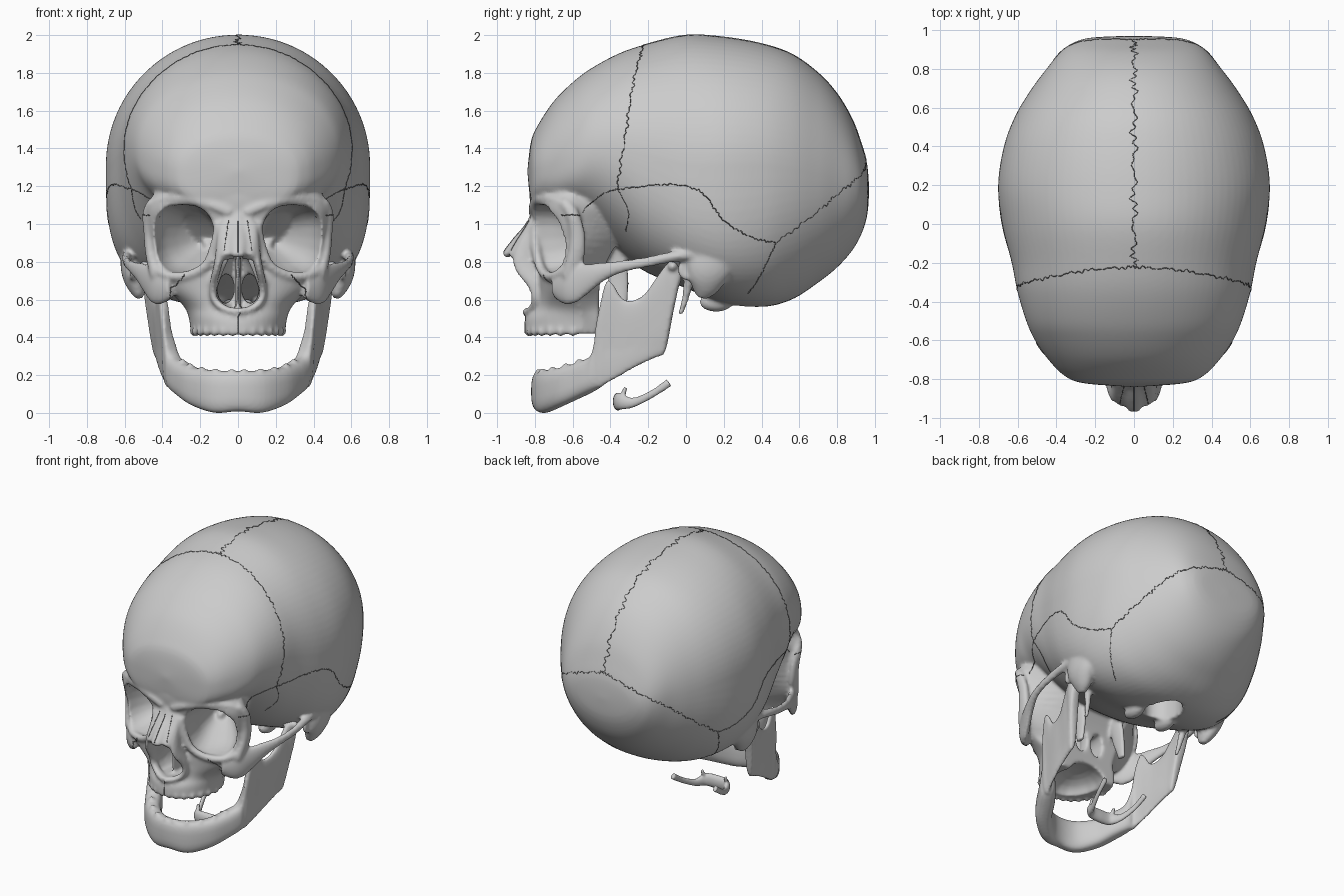
import bpy, bmesh, math
from mathutils import Vector, Matrix
from mathutils.bvhtree import BVHTree


def spline(rows, k):
    """Catmull-Rom through tuples of any length."""
    out, last = [], len(rows) - 1
    for i in range(last):
        quad = list(zip(rows[max(i - 1, 0)], rows[i], rows[i + 1], rows[min(i + 2, last)]))
        for j in range(k):
            t = j / k
            out.append(tuple(0.5 * (2 * b + (c - a) * t + (2 * a - 5 * b + 4 * c - d) * t * t
                                    + (3 * b - a - 3 * c + d) * t ** 3) for a, b, c, d in quad))
    out.append(tuple(rows[-1]))
    return out


def oval(a, ra, rb, n=2.0):
    c, s = math.cos(a), math.sin(a)
    return (ra * math.copysign(abs(c) ** (2 / n), c), rb * math.copysign(abs(s) ** (2 / n), s))


def loft(bm, rings, cap=True):
    vs = [[bm.verts.new(p) for p in r] for r in rings]
    n = len(vs[0])
    faces = [bm.faces.new((a[i], a[(i + 1) % n], b[(i + 1) % n], b[i]))
             for a, b in zip(vs, vs[1:]) for i in range(n)]
    if cap:
        faces += [bm.faces.new(vs[0][::-1]), bm.faces.new(vs[-1])]
    bmesh.ops.recalc_face_normals(bm, faces=faces)


def tube(bm, rows, up=(0, 0, 1), n=2.0, mirror=True, upright=False, k=5, sides=20):
    """Rows of x, y, z, half width, half height, swept along a smooth path."""
    up = Vector(up)
    for sx in ((1, -1) if mirror else (1,)):
        path = spline([(r[0] * sx,) + tuple(r[1:]) for r in rows], k)
        rings = []
        for i, p in enumerate(path):
            t = Vector(path[min(i + 1, len(path) - 1)][:3]) - Vector(path[max(i - 1, 0)][:3])
            side = t.cross(up).normalized()
            top = up if upright else side.cross(t).normalized()
            ring = []
            for j in range(sides):
                u, v = oval(2 * math.pi * j / sides, max(p[3], .004), max(p[4], .004), n)
                ring.append(Vector(p[:3]) + side * u + top * v)
            rings.append(ring)
        loft(bm, rings)


def ball(bm, loc, scale, mirror=True):
    for sx in ((1, -1) if mirror else (1,)):
        m = Matrix.Translation((loc[0] * sx, loc[1], loc[2])) @ Matrix.Diagonal((*scale, 1))
        bmesh.ops.create_uvsphere(bm, u_segments=16, v_segments=10, radius=1, matrix=m)


def to_object(name, bm):
    me = bpy.data.meshes.new(name)
    bm.to_mesh(me)
    bm.free()
    ob = bpy.data.objects.new(name, me)
    bpy.context.collection.objects.link(ob)
    return ob


def bake(ob):
    bpy.context.view_layer.update()
    me = bpy.data.meshes.new_from_object(ob.evaluated_get(bpy.context.evaluated_depsgraph_get()))
    bpy.data.objects.remove(ob)
    return me


def cut(bm, cutter_bm):
    base, cutter = to_object("base", bm), to_object("cutter", cutter_bm)
    cutter.hide_render = True
    mod = base.modifiers.new("cut", 'BOOLEAN')
    mod.operation, mod.solver, mod.object, mod.use_self = 'DIFFERENCE', 'EXACT', cutter, True
    me = bake(base)
    bpy.data.objects.remove(cutter)
    return me


def fuse(name, bm, voxel, smooth):
    """Melt overlapping solids into one organic surface."""
    ob = to_object("solid", bm)
    mod = ob.modifiers.new("remesh", 'REMESH')
    mod.mode, mod.voxel_size = 'VOXEL', voxel
    mod = ob.modifiers.new("smooth", 'SMOOTH')
    mod.factor, mod.iterations = 0.5, smooth
    me = bake(ob)
    me.polygons.foreach_set("use_smooth", [True] * len(me.polygons))
    me.name = name
    ob = bpy.data.objects.new(name, me)
    bpy.context.collection.objects.link(ob)
    return ob


# Braincase: y, top z, bottom z, half width, z of widest point, lower squareness
case = [(-.84, 1.28, 1.28, 0, 1.28, 3), (-.82, 1.44, 1.11, .26, 1.28, 3), (-.78, 1.53, 1.10, .36, 1.29, 3),
        (-.70, 1.65, 1.09, .44, 1.31, 3), (-.60, 1.75, 1.06, .51, 1.34, 2.5), (-.50, 1.825, .98, .555, 1.38, 2.1),
        (-.35, 1.905, .84, .60, 1.38, 2.2), (-.2, 1.955, .74, .63, 1.35, 2.6), (0, 2.0, .66, .68, 1.3, 3.1),
        (.2, 1.99, .58, .70, 1.3, 3.1), (.4, 1.955, .56, .67, 1.3, 2.8), (.56, 1.90, .60, .61, 1.28, 2.4),
        (.7, 1.80, .69, .525, 1.25, 2.2), (.8, 1.69, .77, .45, 1.24, 2.1), (.88, 1.555, .86, .385, 1.22, 2),
        (.93, 1.42, .95, .32, 1.2, 2), (.96, 1.31, 1.05, .22, 1.19, 2), (.97, 1.18, 1.18, 0, 1.18, 2)]
bm = bmesh.new()
rings = []
for y, zt, zb, w, mid, n in spline(case, 6):
    ring = []
    for j in range(88):
        a = 2 * math.pi * (j + .5) / 88
        u, v = oval(a, w, zt - mid if a < math.pi else mid - zb, 2.05 if a < math.pi else n)
        ring.append((u, y, mid + v))
    rings.append(ring)
loft(bm, rings, cap=False)
bmesh.ops.remove_doubles(bm, verts=bm.verts, dist=.0005)
bmesh.ops.recalc_face_normals(bm, faces=bm.faces)
hole = bmesh.new()
tube(hole, [(0, .3, .4, .11, .15), (0, .3, .6, .11, .15), (0, .3, .85, .11, .15)], up=(0, -1, 0), mirror=False)
braincase = cut(bm, hole)

# Midface block: z, half width, front y, side y, back y, back half width
block = [(.42, .25, -.855, -.55, -.47, .22), (.50, .26, -.85, -.55, -.46, .22), (.56, .285, -.81, -.56, -.46, .2),
         (.64, .36, -.79, -.60, -.46, .22), (.72, .44, -.79, -.58, -.45, .24), (.80, .46, -.79, -.56, -.42, .25),
         (.92, .47, -.80, -.57, -.36, .28), (1.02, .48, -.81, -.60, -.35, .33), (1.10, .48, -.825, -.61, -.35, .36),
         (1.18, .43, -.825, -.60, -.38, .36), (1.28, .34, -.79, -.58, -.40, .30)]
bm = bmesh.new()
rings = []
for z, w, yf, ys, yb, wb in spline(block, 3):
    ring = []
    for j in range(25):
        u, v = oval(math.pi * j / 24, w, ys - yf)
        ring.append((u, ys - abs(v), z))
    ring += [(-wb, yb, z), (0, yb, z), (wb, yb, z)]
    rings.append(ring)
loft(bm, rings)
# Hollows: orbits, nasal opening, rear nasal passages, palate
hole = bmesh.new()
tube(hole, [(.31, -.95, .92, .175, .18), (.285, -.70, .92, .165, .18), (.23, -.55, .93, .125, .13),
            (.16, -.40, .94, .05, .05)], n=2.6)
tube(hole, [(0, -.77, .55, .09, .23), (0, -.77, .62, .12, .25), (0, -.77, .72, .09, .25),
            (0, -.79, .80, .055, .2), (0, -.80, .86, .03, .15)], up=(0, -1, 0), mirror=False)
tube(hole, [(.065, -.72, .65, .045, .075), (.065, -.5, .66, .045, .08), (.065, -.3, .68, .045, .08)])
ball(hole, (0, -.57, .41), (.165, .225, .1), mirror=False)
midface = cut(bm, hole)

skull = bmesh.new()
skull.from_mesh(braincase)
skull.from_mesh(midface)
FRONT = (0, -1, 0)
# Cheekbone and zygomatic arch
tube(skull, [(.35, -.69, .67, .035, .06), (.42, -.63, .67, .035, .10), (.47, -.55, .705, .03, .085),
             (.52, -.45, .745, .026, .052), (.565, -.34, .775, .02, .033), (.59, -.2, .80, .02, .028),
             (.585, -.05, .83, .028, .028), (.575, .1, .84, .035, .02)])
# Orbit rims: lateral, upper, lower
tube(skull, [(.43, -.62, .72, .035, .045), (.465, -.58, .84, .025, .045), (.475, -.575, .95, .025, .04),
             (.475, -.605, 1.06, .03, .035), (.45, -.65, 1.12, .025, .03)], up=FRONT)
tube(skull, [(.475, -.60, 1.07, .022, .028), (.42, -.68, 1.12, .024, .026), (.28, -.77, 1.135, .028, .026),
             (.14, -.80, 1.10, .03, .03), (.04, -.805, 1.06, .03, .03)])
tube(skull, [(.44, -.62, .76, .025, .03), (.36, -.69, .725, .025, .03), (.26, -.74, .73, .025, .025),
             (.17, -.775, .78, .025, .025), (.125, -.795, .88, .025, .025), (.10, -.80, 1.0, .025, .025)], up=(0, 1, 0))
# Nasal bones, flanks, side walls of the nose with spine, septum
tube(skull, [(0, -.785, 1.06, .05, .035), (0, -.82, .98, .05, .035), (0, -.89, .905, .05, .03),
             (0, -.96, .83, .035, .02)], up=FRONT, mirror=False)
tube(skull, [(.04, -.785, 1.04, .045, .03), (.05, -.825, .96, .048, .035), (.06, -.865, .89, .05, .04),
             (.05, -.92, .825, .04, .03)], up=FRONT)
tube(skull, [(.075, -.80, 1.0, .03, .03), (.085, -.85, .89, .03, .045), (.105, -.855, .79, .022, .06),
             (.13, -.80, .68, .02, .04), (.125, -.79, .60, .02, .03), (.07, -.81, .55, .02, .03),
             (0, -.84, .535, .02, .03)], up=FRONT)
tube(skull, [(0, -.63, .53, .014, .13), (0, -.63, .7, .014, .13), (0, -.66, .88, .014, .12)], up=FRONT, mirror=False)
# Upper tooth sockets
for i in range(7):
    a = math.radians(8 + 13 * i)
    ball(skull, (.225 * math.cos(a) + .012, -.55 - .285 * math.sin(a) ** .9, .432), (.022, .022, .028))
# Pterygoid plates, mastoids, styloids, occipital condyles, ear rings
tube(skull, [(.16, -.40, .92, .03, .06), (.165, -.36, .72, .02, .06), (.18, -.34, .56, .016, .03)], up=FRONT)
tube(skull, [(.57, .16, .90, .05, .13), (.56, .12, .76, .06, .12), (.535, .10, .67, .05, .08),
             (.52, .08, .61, .02, .03)], up=FRONT)
tube(skull, [(.42, .02, .74, .03, .03), (.40, 0, .62, .02, .02), (.39, -.03, .52, .014, .014)], up=FRONT)
ball(skull, (.13, .16, .585), (.05, .09, .05))
tube(skull, [(.56, .01 + .04 * math.cos(a * .7854), .76 + .045 * math.sin(a * .7854), .016, .016)
             for a in range(9)], up=(1, 0, 0), k=3, sides=10)
skull_ob = fuse("skull", skull, .012, 5)

# Lower jaw: x, y, bottom z, top z, half thickness, from the chin back to the joint
half = [(0, -.77, .008, .22, .05), (.12, -.745, 0, .225, .052), (.225, -.66, .035, .24, .056), (.295, -.55, .085, .275, .058),
        (.335, -.49, .115, .31, .052), (.355, -.465, .13, .40, .045), (.37, -.45, .135, .58, .032),
        (.38, -.42, .155, .70, .025), (.39, -.385, .175, .68, .022), (.40, -.34, .20, .61, .022),
        (.41, -.29, .23, .595, .022), (.42, -.22, .265, .63, .023), (.43, -.155, .295, .72, .026),
        (.435, -.11, .325, .78, .03), (.44, -.07, .52, .795, .036), (.44, -.04, .66, .78, .032),
        (.44, -.025, .70, .75, .02)]
full = [(-r[0],) + r[1:] for r in half[:0:-1]] + half
jaw = bmesh.new()
tube(jaw, [(x, y, (a + b) / 2, t, (b - a) / 2) for x, y, a, b, t in full], n=2.8, mirror=False,
     upright=True, sides=28)
for v in jaw.verts:
    v.co.x += math.copysign(.08 * max(0, v.co.z - .35), v.co.x)
ball(jaw, (.465, -.07, .775), (.07, .033, .032))
for x, y, a, b, t in spline(half[:4], 3)[1::2]:
    ball(jaw, (x, y - .015, b - .008), (.02, .02, .02))
fuse("lower_jaw", jaw, .01, 3)

# Hyoid bone with lesser horns
hyoid = bmesh.new()
tube(hyoid, [(-.01, -.36, .06, .028, .048), (.08, -.35, .06, .025, .045), (.12, -.28, .055, .015, .026),
             (.155, -.18, .10, .013, .02), (.17, -.09, .16, .016, .022)])
tube(hyoid, [(.09, -.34, .08, .014, .014), (.092, -.33, .105, .013, .013), (.095, -.32, .135, .01, .01)], up=FRONT)
fuse("hyoid_bone", hyoid, .008, 2)

# Sutures: fine wavy lines laid on the bone surface
bvh = BVHTree.FromObject(skull_ob, bpy.context.evaluated_depsgraph_get())
dark = bpy.data.materials.new("suture_dark")
dark.diffuse_color = (.15, .15, .15, 1)


def suture(name, pts, amp, mirror=True):
    cu = bpy.data.curves.new(name, 'CURVE')
    cu.dimensions, cu.bevel_depth, cu.bevel_resolution = '3D', .0025, 0
    cu.materials.append(dark)
    for sx in ((1, -1) if mirror else (1,)):
        path = [Vector((p[0] * sx, p[1], p[2])) for p in spline(pts, 36)]
        line = []
        for i, p in enumerate(path):
            co, no = bvh.find_nearest(p)[:2]
            t = path[min(i + 1, len(path) - 1)] - path[max(i - 1, 0)]
            wave = math.sin(1.25 * i) * (.6 + .4 * math.sin(.21 * i)) + .6 * math.sin(.43 * i)
            line.append(bvh.find_nearest(co + t.cross(no).normalized() * amp * wave)[0])
        sp = cu.splines.new('POLY')
        sp.points.add(len(line) - 1)
        for q, co in zip(sp.points, line):
            q.co = (*co, 1)
    bpy.context.collection.objects.link(bpy.data.objects.new(name, cu))


suture("sagittal_suture", [(0, -.22, 1.95), (0, .1, 2), (0, .5, 1.92), (0, .8, 1.69), (0, .95, 1.36)], .016, False)
suture("coronal_suture", [(0, -.22, 1.95), (.25, -.24, 1.9), (.47, -.28, 1.7), (.58, -.32, 1.45), (.58, -.37, 1.18)], .007)
suture("lambdoid_suture", [(0, .95, 1.36), (.2, .93, 1.3), (.40, .85, 1.2), (.5, .7, 1.07), (.6, .48, .9)], .008)
suture("squamous_suture", [(.58, -.37, 1.18), (.65, -.1, 1.21), (.68, .08, 1.17), (.68, .2, 1.02), (.64, .35, .93),
                           (.6, .48, .9)], .004)
suture("occipitomastoid_suture", [(.6, .48, .9), (.57, .42, .75), (.45, .33, .6)], .003)
suture("sphenotemporal_suture", [(.58, -.37, 1.18), (.56, -.32, 1.05), (.48, -.36, .92)], .002)
suture("sphenofrontal_suture", [(.58, -.37, 1.18), (.52, -.45, 1.15), (.46, -.54, 1.06)], .002)
suture("cheek_suture", [(.28, -.75, .73), (.35, -.71, .65), (.37, -.66, .58)], .003)
suture("brow_cheek_suture", [(.43, -.65, 1.05), (.49, -.61, 1.05), (.48, -.57, 1.04)], .002)
suture("nasal_suture", [(0, -.85, 1.02), (0, -.91, .92), (0, -.97, .85)], 0, False)
suture("nose_side_suture", [(.05, -.83, 1.02), (.06, -.87, .95), (.075, -.93, .86)], .001)
suture("upper_jaw_suture", [(0, -.88, .53), (0, -.87, .47), (0, -.86, .42)], 0, False)
